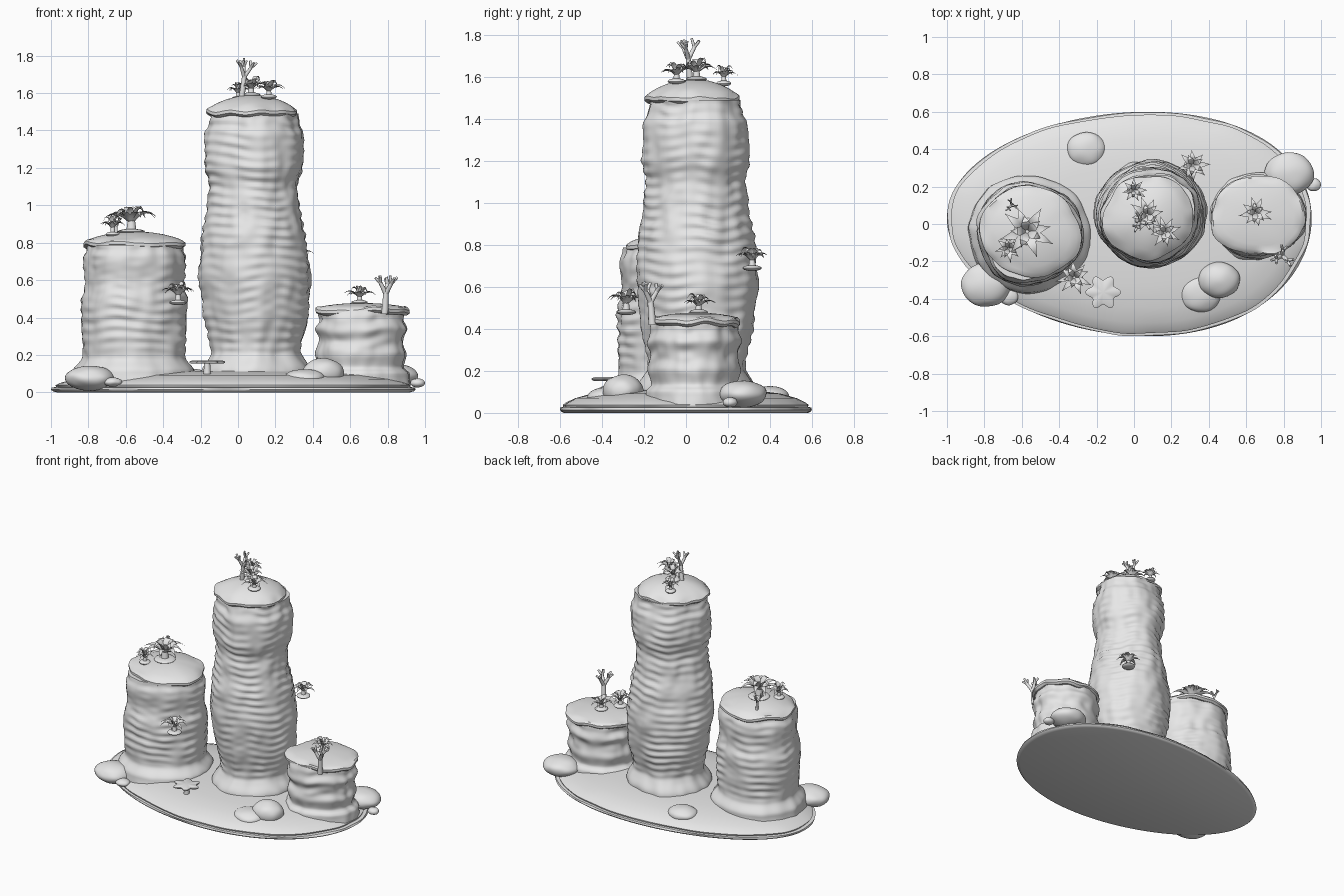
import bpy, bmesh, math, random
from math import sin, cos, pi, tau
from mathutils import Vector, Matrix, noise

cube = bpy.data.objects.get("Cube")
if cube:
    bpy.data.objects.remove(cube, do_unlink=True)

stone = bpy.data.materials.new("pale grey stone")
stone.use_nodes = True
GREY = (0.8, 0.8, 0.8, 1)
stone.diffuse_color = GREY
stone.node_tree.nodes["Principled BSDF"].inputs["Base Color"].default_value = GREY


def finish(name, bm, angle=40):
    bmesh.ops.recalc_face_normals(bm, faces=bm.faces)
    mesh = bpy.data.meshes.new(name)
    bm.to_mesh(mesh)
    bm.free()
    mesh.materials.append(stone)
    obj = bpy.data.objects.new(name, mesh)
    bpy.context.scene.collection.objects.link(obj)
    bpy.ops.object.select_all(action='DESELECT')
    obj.select_set(True)
    bpy.context.view_layer.objects.active = obj
    bpy.ops.object.shade_smooth_by_angle(angle=math.radians(angle))


def loft(bm, rings):
    """Skin a stack of closed rings and close both ends with a fan."""
    loops = [[bm.verts.new(p) for p in ring] for ring in rings]
    n = len(loops[0])
    for a, b in zip(loops, loops[1:]):
        for i in range(n):
            j = (i + 1) % n
            bm.faces.new((a[i], a[j], b[j], b[i]))
    for loop in (loops[0], loops[-1]):
        mid = sum((v.co for v in loop), Vector()) / n
        tip = bm.verts.new(mid)
        for i in range(n):
            bm.faces.new((loop[i], loop[(i + 1) % n], tip))


def wobble(a, z, seed, freq=1.2):
    return noise.noise(Vector((cos(a) * freq + seed, sin(a) * freq, z)))


def blend(profile, z):
    for (z0, r0), (z1, r1) in zip(profile, profile[1:]):
        if z <= z1:
            t = max(0, (z - z0) / (z1 - z0))
            return r0 + (r1 - r0) * t * t * (3 - 2 * t)
    return profile[-1][1]


def pillar(name, x, y, profile, squash, seed, bands=0.055, depth=0.005):
    """Weathered column with wavy horizontal strata."""
    seg, z, rings = 96, profile[0][0], []
    while z <= profile[-1][0]:
        ring = []
        for i in range(seg):
            a = tau * i / seg
            r = blend(profile, z) + 0.025 * wobble(a, z * 1.5, seed)
            strength = 0.55 + 1.2 * wobble(a, z * 4, seed + 9, 2)
            fade = min(1, max(0, (z - 0.17) * 12))
            r += fade * depth * strength * sin(tau * z / bands + 4 * wobble(a, z * 2, seed + 4))
            r += 0.01 * wobble(a, z * 9, seed + 2, 4)
            ring.append((x + r * cos(a), y + r * squash * sin(a), z))
        rings.append(ring)
        z += 0.011
    bm = bmesh.new()
    loft(bm, rings)
    finish(name, bm, 60)


def cap(name, x, y, z, radius, rise, squash, seed):
    """Domed top with a ragged overhanging lip."""
    steps = [(0.85, -0.022), (0.96, -0.024), (1.03, -0.012), (1.03, 0.004), (0.99, 0.012)]
    steps += [(s, 0.012 + (rise - 0.012) * (1 - s * s) ** 0.85)
              for s in (0.92, 0.78, 0.58, 0.33, 0.08)]
    rings = []
    for k, (s, h) in enumerate(steps):
        ring = []
        for i in range(96):
            a = tau * i / 96
            r = radius * s * (1 + 0.13 * wobble(a, 0, seed))
            dz = 0
            if k < 5:
                r += 0.008 * wobble(a, 0.1 * k, seed + 5, 3)
                dz = 0.02 * wobble(a, 3, seed + 7, 2)
            ring.append((x + r * cos(a), y + r * squash * sin(a), z + h + dz))
        rings.append(ring)
    bm = bmesh.new()
    loft(bm, rings)
    finish(name, bm, 35)


# Ground: egg-shaped mound with a layered, broken edge
ground = [(0.97, 0), (0.99, 0.006), (1, 0.014), (0.995, 0.026), (0.97, 0.028), (0.975, 0.038),
          (0.95, 0.05), (0.88, 0.07), (0.75, 0.092), (0.55, 0.107), (0.3, 0.114), (0.08, 0.116)]
rings = []
for s, z in ground:
    ring = []
    for i in range(160):
        a = tau * i / 160
        k = s + (0.018 * wobble(a, z * 9, 3, 4) if 0.02 < z < 0.06 else 0)
        ring.append((k * (-0.025 + 0.975 * cos(a) + 0.1 * sin(a) ** 2),
                     k * (0.6 * sin(a) + 0.03 * cos(a) ** 2), z))
    rings.append(ring)
bm = bmesh.new()
loft(bm, rings)
finish("ground_mound", bm, 35)

# Three rock columns with caps
pillar("tall_column", 0.09, 0.05,
       [(0.05, 0.31), (0.11, 0.29), (0.22, 0.238), (0.45, 0.28), (0.62, 0.297), (0.8, 0.282),
        (1.0, 0.25), (1.1, 0.238), (1.22, 0.264), (1.36, 0.26), (1.46, 0.23), (1.5, 0.225)], 0.96, 1)
cap("tall_cap", 0.08, 0.04, 1.5, 0.235, 0.09, 0.93, 11)
pillar("left_column", -0.555, -0.055,
       [(0.03, 0.335), (0.11, 0.325), (0.19, 0.275), (0.35, 0.282), (0.48, 0.285), (0.58, 0.265),
        (0.7, 0.272), (0.8, 0.25)], 0.95, 21)
cap("left_cap", -0.55, -0.04, 0.795, 0.262, 0.065, 0.9, 31)
pillar("right_column", 0.66, 0.04,
       [(0.03, 0.27), (0.1, 0.265), (0.135, 0.232), (0.21, 0.25), (0.27, 0.232),
        (0.34, 0.252), (0.4, 0.235), (0.44, 0.232)], 0.86, 41, 0.08)
cap("right_cap", 0.66, 0.045, 0.44, 0.243, 0.038, 0.84, 51)

# Boulders: x, y, z, radius, height scale
boulders = [(-0.79, -0.325, 0.075, 0.133, 0.5), (-0.67, -0.39, 0.055, 0.05, 0.5),
            (0.83, 0.27, 0.09, 0.13, 0.5), (0.96, 0.21, 0.05, 0.04, 0.6),
            (0.455, -0.3, 0.105, 0.11, 0.7), (0.355, -0.37, 0.075, 0.115, 0.42),
            (-0.255, 0.4, 0.08, 0.105, 0.45)]
for n, (x, y, z, r, h) in enumerate(boulders):
    bm = bmesh.new()
    bmesh.ops.create_icosphere(bm, subdivisions=4, radius=1)
    for v in bm.verts:
        d = v.co.normalized()
        k = r * (1 + 0.05 * noise.noise(d * 1.5 + Vector((n, 0, 0))))
        v.co = Vector((x + d.x * k, y + d.y * k * 0.88, z + d.z * k * h))
    finish(f"boulder_{n + 1}", bm, 60)


def leaf(bm, base, angle, reach, lift, width):
    """Pointed arching blade with a diamond section and drooping tip."""
    out, side, up = Vector((cos(angle), sin(angle), 0)), Vector((-sin(angle), cos(angle), 0)), Vector((0, 0, 1))
    rings = []
    for k in range(8):
        t = k / 7
        c = base + out * reach * t + up * lift * (3.3 * t - 2.75 * t * t)
        w = width * (0.35 + 0.65 * sin(pi * min(1, t * 1.1) ** 0.9)) * (1 - t ** 3) + 0.0005
        th = 0.25 * w
        rings.append([c + side * w + up * th, c + up * th * 0.3,
                      c - side * w + up * th, c - up * th])
    loft(bm, rings)


def rosette(name, x, y, z, reach, height):
    """Spiky plant on a small rounded foot."""
    rng = random.Random(name)
    bm = bmesh.new()
    bmesh.ops.create_uvsphere(bm, u_segments=20, v_segments=10, radius=1,
                              matrix=Matrix.Translation((x, y, z)) @ Matrix.Diagonal((reach * 0.5, reach * 0.5, 0.014, 1)))
    bmesh.ops.create_cone(bm, cap_ends=True, segments=10, radius1=reach * 0.2, radius2=reach * 0.14,
                          depth=height * 0.4, matrix=Matrix.Translation((x, y, z + height * 0.2)))
    base = Vector((x, y, z + height * 0.22))
    for count, far, lift in ((8, 1, 0.48), (5, 0.66, 0.75)):
        for i in range(count):
            a = tau * i / count + rng.uniform(-0.2, 0.2) + far
            leaf(bm, base, a, reach * far * rng.uniform(0.85, 1.08), height * lift * rng.uniform(0.75, 1.05), reach * 0.18)
    finish(name, bm, 40)


rosette("tall_plant_back", 0.0, 0.18, 1.57, 0.07, 0.09)
rosette("tall_plant_middle", 0.07, 0.05, 1.59, 0.1, 0.1)
rosette("tall_plant_front", 0.165, -0.045, 1.58, 0.085, 0.09)
rosette("left_plant_large", -0.57, -0.04, 0.86, 0.145, 0.15)
rosette("left_plant_small", -0.67, -0.13, 0.845, 0.075, 0.1)
rosette("left_ledge_plant", -0.32, -0.285, 0.48, 0.095, 0.115)
rosette("back_ledge_plant", 0.315, 0.315, 0.69, 0.092, 0.105)
rosette("right_plant", 0.65, 0.06, 0.48, 0.088, 0.09)


def grow(bm, start, way, length, radius, depth, rng):
    """Tapered limb that forks into thinner limbs."""
    end = start + way * length
    turn = way.to_track_quat('Z', 'Y').to_matrix().to_4x4()
    bmesh.ops.create_cone(bm, cap_ends=True, segments=10, radius1=radius, radius2=radius * 0.75,
                          depth=length, matrix=Matrix.Translation((start + end) / 2) @ turn)
    if depth:
        spin = rng.uniform(0, tau)
        for i in range(3):
            a = spin + tau * i / 3
            fork = (way + Vector((cos(a), sin(a), 0.3)) * rng.uniform(0.6, 0.8)).normalized()
            grow(bm, end - way * radius * 0.4, fork, length * rng.uniform(0.55, 0.7), radius * 0.7, depth - 1, rng)


def coral(name, foot, lean, height, radius, seed):
    bm = bmesh.new()
    grow(bm, Vector(foot), Vector(lean).normalized(), height * 0.48, radius, 2, random.Random(seed))
    finish(name, bm, 40)


coral("tall_branch", (0.02, 0.02, 1.575), (0.12, -0.08, 1), 0.245, 0.016, 2)
coral("left_branch", (-0.65, 0.1, 0.83), (-0.05, 0, 1), 0.13, 0.01, 5)
coral("right_branch", (0.785, -0.16, 0.42), (0.05, -0.08, 1), 0.24, 0.019, 8)

# Star-shaped shelf on a short stem
bm = bmesh.new()
rings = []
for s, z in ((0.9, 0.153), (1, 0.158), (1, 0.165), (0.85, 0.17)):
    rings.append([(-0.165 + s * r * cos(a), -0.365 + s * r * sin(a), z)
                  for a, r in ((tau * i / 60, 0.08 + 0.015 * cos(6 * tau * i / 60)) for i in range(60))])
loft(bm, rings)
bmesh.ops.create_cone(bm, cap_ends=True, segments=16, radius1=0.022, radius2=0.016, depth=0.1,
                      matrix=Matrix.Translation((-0.165, -0.365, 0.11)))
finish("star_shelf", bm, 40)
